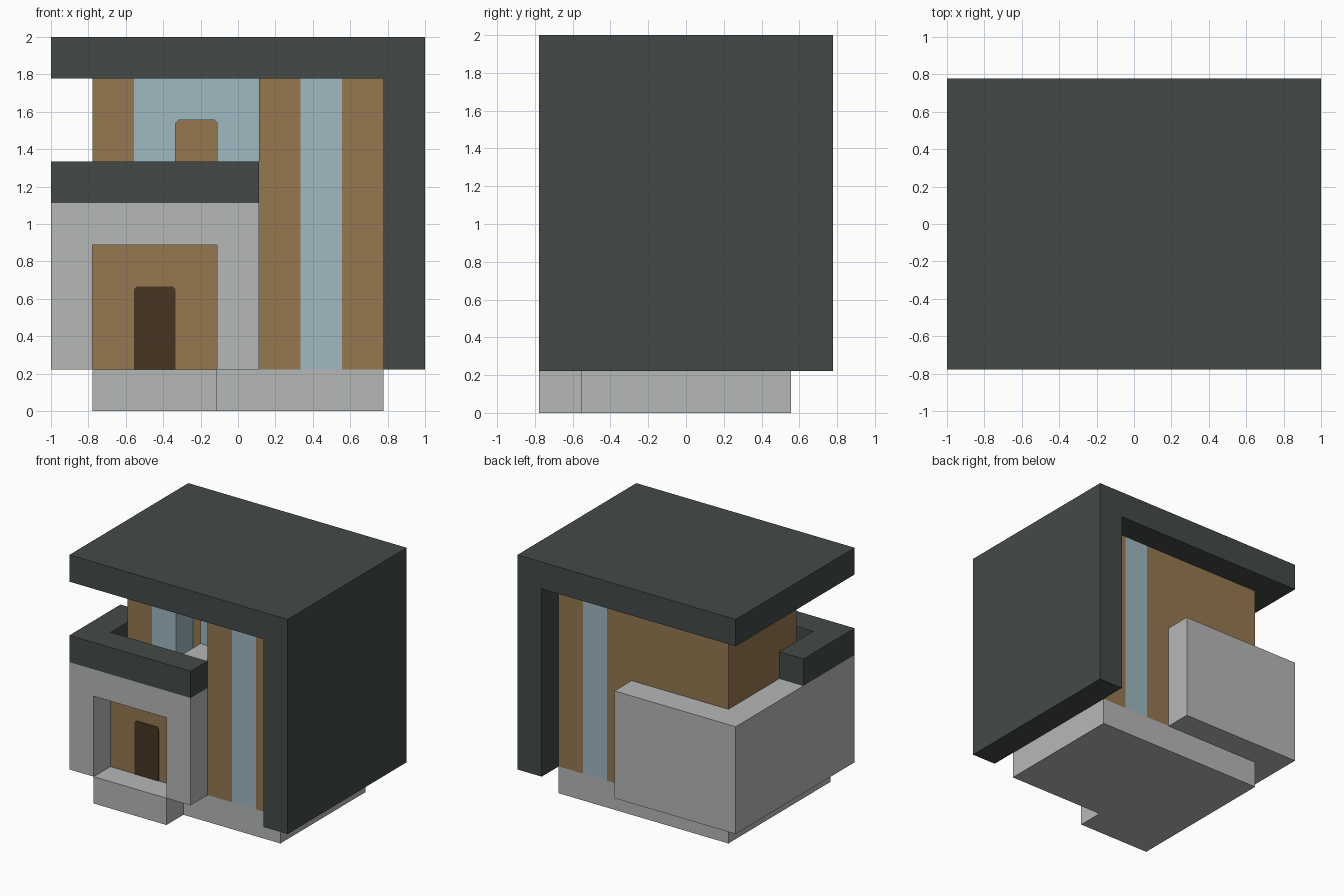
import bpy
import bmesh
from mathutils import Vector

cube = bpy.data.objects.get("Cube")
if cube:
    bpy.data.objects.remove(cube, do_unlink=True)

# Everything sits on a grid of 9 x 7 x 9 cells, counted from the front left corner
CELL = 2 / 9
ORIGIN = Vector((-1, -7 / 9, 0))


def material(name, rgb):
    linear = [((c / 255 + 0.055) / 1.055) ** 2.4 for c in rgb] + [1]
    mat = bpy.data.materials.new(name)
    mat.use_nodes = True
    mat.diffuse_color = linear
    mat.node_tree.nodes["Principled BSDF"].inputs["Base Color"].default_value = linear
    return mat


SLATE = material("dark slate", (68, 74, 73))
CONCRETE = material("light concrete", (182, 184, 183))
WOOD = material("wood cladding", (150, 121, 80))
GLASS = material("pale blue glass", (160, 184, 194))
DOOR = material("dark brown door", (72, 53, 36))


def prism(name, profile, axis, start, end, *mats):
    """Extrude a profile along axis 'y' (x, z points) or 'z' (x, y points)."""
    bm = bmesh.new()
    verts = []
    for a, b in profile:
        co = (a, start, b) if axis == "y" else (a, b, start)
        verts.append(bm.verts.new(Vector(co) * CELL + ORIGIN))
    face = bm.faces.new(verts)
    out = bmesh.ops.extrude_face_region(bm, geom=[face])["geom"]
    step = Vector((0, 1, 0) if axis == "y" else (0, 0, 1)) * (end - start) * CELL
    bmesh.ops.translate(bm, vec=step, verts=[v for v in out if isinstance(v, bmesh.types.BMVert)])
    bmesh.ops.recalc_face_normals(bm, faces=bm.faces)
    mesh = bpy.data.meshes.new(name)
    bm.to_mesh(mesh)
    bm.free()
    for mat in mats:
        mesh.materials.append(mat)
    obj = bpy.data.objects.new(name, mesh)
    bpy.context.collection.objects.link(obj)
    return obj


def box(name, x, y, z, *mats):
    corners = [(x[0], y[0]), (x[1], y[0]), (x[1], y[1]), (x[0], y[1])]
    return prism(name, corners, "z", z[0], z[1], *mats)


def arch(x0, x1, z0, z1, cut=0.07):
    """Doorway outline with clipped top corners."""
    return [(x0, z0), (x0, z1 - cut), (x0 + cut, z1), (x1 - cut, z1), (x1, z1 - cut), (x1, z0)]


# Plinth with the entrance step
prism("plinth", [(1, 0), (4, 0), (4, 1), (8, 1), (8, 6), (1, 6)], "z", 0, 1, CONCRETE)

# Roof slab folding down into the side wall
prism("roof_and_side_wall", [(0, 8), (8, 8), (8, 1), (9, 1), (9, 9), (0, 9)], "y", 0, 7, SLATE)

# Ground floor block with the entrance porch
box("ground_floor", (0, 5), (1, 7), (1, 5), CONCRETE)
prism("porch_frame", [(0, 1), (1, 1), (1, 4), (4, 4), (4, 1), (5, 1), (5, 5), (0, 5)],
      "y", 0, 1, CONCRETE)
box("porch_cladding", (1, 4), (0.98, 1), (1, 4), WOOD)
prism("front_door", arch(2, 3, 1, 3), "y", 0.96, 0.98, DOOR)

# Balcony parapet
prism("balcony_parapet", [(0, 0), (5, 0), (5, 1), (1, 1), (1, 3), (0, 3)], "z", 5, 6, SLATE)
box("balcony_ledge", (4, 5), (1, 2), (5, 6), CONCRETE)

# Tall wing with a full height window strip on front and back
tower = box("tall_wing", (5, 8), (1, 6), (1, 8), WOOD, GLASS)
bm = bmesh.new()
bm.from_mesh(tower.data)
strip = [ORIGIN.x + CELL * edge for edge in (6, 7)]
for x in strip:
    bmesh.ops.bisect_plane(bm, geom=bm.verts[:] + bm.edges[:] + bm.faces[:],
                           plane_co=(x, 0, 0), plane_no=(1, 0, 0))
for face in bm.faces:
    inside = strip[0] < face.calc_center_median().x < strip[1]
    face.material_index = int(inside and abs(face.normal.y) > 0.5)
bm.to_mesh(tower.data)
bm.free()

# Upper room behind the balcony, with a glazed front and recessed doorway
prism("upper_room", [(1, 2), (2, 2), (2, 3), (5, 3), (5, 6), (1, 6)], "z", 5, 8, WOOD)
opening = arch(3, 4, 5, 7)
prism("balcony_glazing", [(2, 5)] + opening + [(5, 5), (5, 8), (2, 8)], "y", 2, 3, GLASS)
